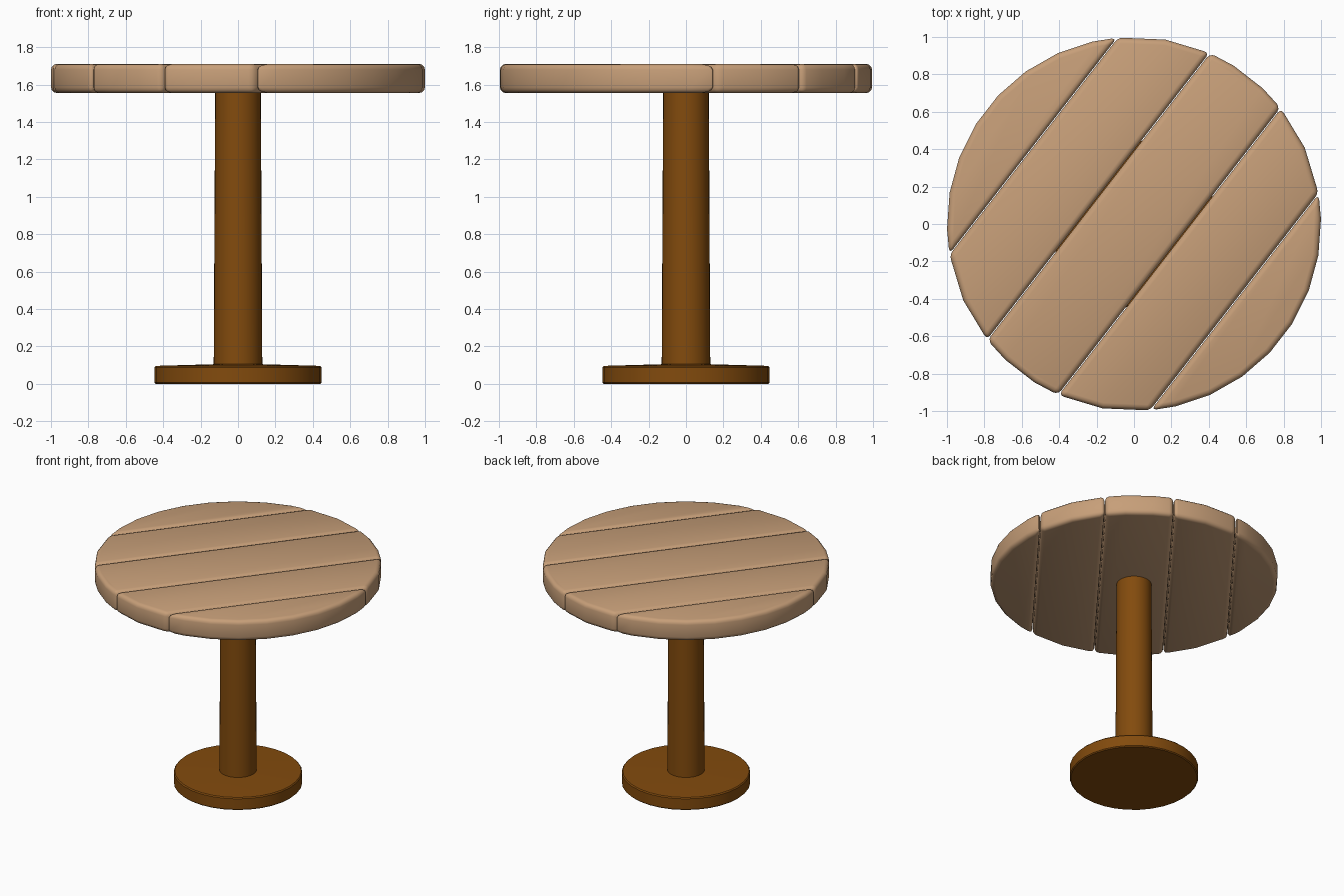
import bpy, bmesh, math
from mathutils import Matrix

if "Cube" in bpy.data.objects:
    bpy.data.objects.remove(bpy.data.objects["Cube"])


def material(name, col):
    m = bpy.data.materials.new(name)
    m.diffuse_color = (*col, 1)
    m.use_nodes = True
    m.node_tree.nodes["Principled BSDF"].inputs["Base Color"].default_value = m.diffuse_color
    return m


light_wood = material("light wood", (0.57, 0.345, 0.19))
dark_wood = material("dark wood", (0.225, 0.07, 0.004))


def finish(bm, name, mat, angle=35):
    bmesh.ops.recalc_face_normals(bm, faces=bm.faces)
    me = bpy.data.meshes.new(name)
    bm.to_mesh(me)
    bm.free()
    ob = bpy.data.objects.new(name, me)
    bpy.context.collection.objects.link(ob)
    me.materials.append(mat)
    bpy.ops.object.select_all(action='DESELECT')
    ob.select_set(True)
    bpy.context.view_layer.objects.active = ob
    bpy.ops.object.shade_smooth_by_angle(angle=math.radians(angle))
    return ob


def lathe(name, profile, mat, n=32):
    bm = bmesh.new()
    rings = [[bm.verts.new((r * math.cos(2 * math.pi * i / n), r * math.sin(2 * math.pi * i / n), z))
              for i in range(n)] for r, z in profile]
    for a, b in zip(rings, rings[1:]):
        for i in range(n):
            j = (i + 1) % n
            bm.faces.new((a[i], a[j], b[j], b[i]))
    bm.faces.new(rings[0][::-1])
    bm.faces.new(rings[-1])
    return finish(bm, name, mat)


# Round top sliced into five diagonal planks
TURN = math.radians(52.2)
Z0, Z1, R = 1.555, 1.71, 1.0
seams = [-2, -0.68, -0.24, 0.24, 0.68, 2]
for k, (lo, hi) in enumerate(zip(seams, seams[1:])):
    gap = 0.002
    lo, hi = lo + gap, hi - gap
    pts = []
    # circle points inside the strip, plus the points where the seams meet the rim
    angles = [2 * math.pi * (i + 0.5) / 32 for i in range(32)]
    cuts = []
    for s in (lo, hi):
        if abs(s) < R:
            a = math.asin(s / R)
            cuts += [a % (2 * math.pi), (math.pi - a) % (2 * math.pi)]
    keep = [a for a in angles if lo < R * math.sin(a) < hi
            and all(abs((a - c + math.pi) % (2 * math.pi) - math.pi) > 0.08 for c in cuts)]
    bm = bmesh.new()
    verts = [bm.verts.new((R * math.cos(a), R * math.sin(a), Z0)) for a in sorted(keep + cuts)]
    face = bm.faces.new(verts)
    ext = bmesh.ops.extrude_face_region(bm, geom=[face])
    top = [v for v in ext['geom'] if isinstance(v, bmesh.types.BMVert)]
    bmesh.ops.translate(bm, vec=(0, 0, Z1 - Z0), verts=top)
    bmesh.ops.recalc_face_normals(bm, faces=bm.faces)
    sharp = [e for e in bm.edges if e.calc_face_angle(0) > math.radians(25)]
    bmesh.ops.bevel(bm, geom=sharp, offset=0.03, segments=3, profile=0.5,
                    affect='EDGES', clamp_overlap=True)
    bmesh.ops.transform(bm, matrix=Matrix.Rotation(TURN, 4, 'Z'), verts=bm.verts)
    finish(bm, f"plank_{k + 1}", light_wood, 40)

# Slightly tapered post and round foot
lathe("post", [(0.13, 0.08), (0.122, 1.57)], dark_wood)
lathe("foot", [(0.44, 0.0), (0.447, 0.007), (0.447, 0.088), (0.44, 0.096), (0.12, 0.105)], dark_wood)
